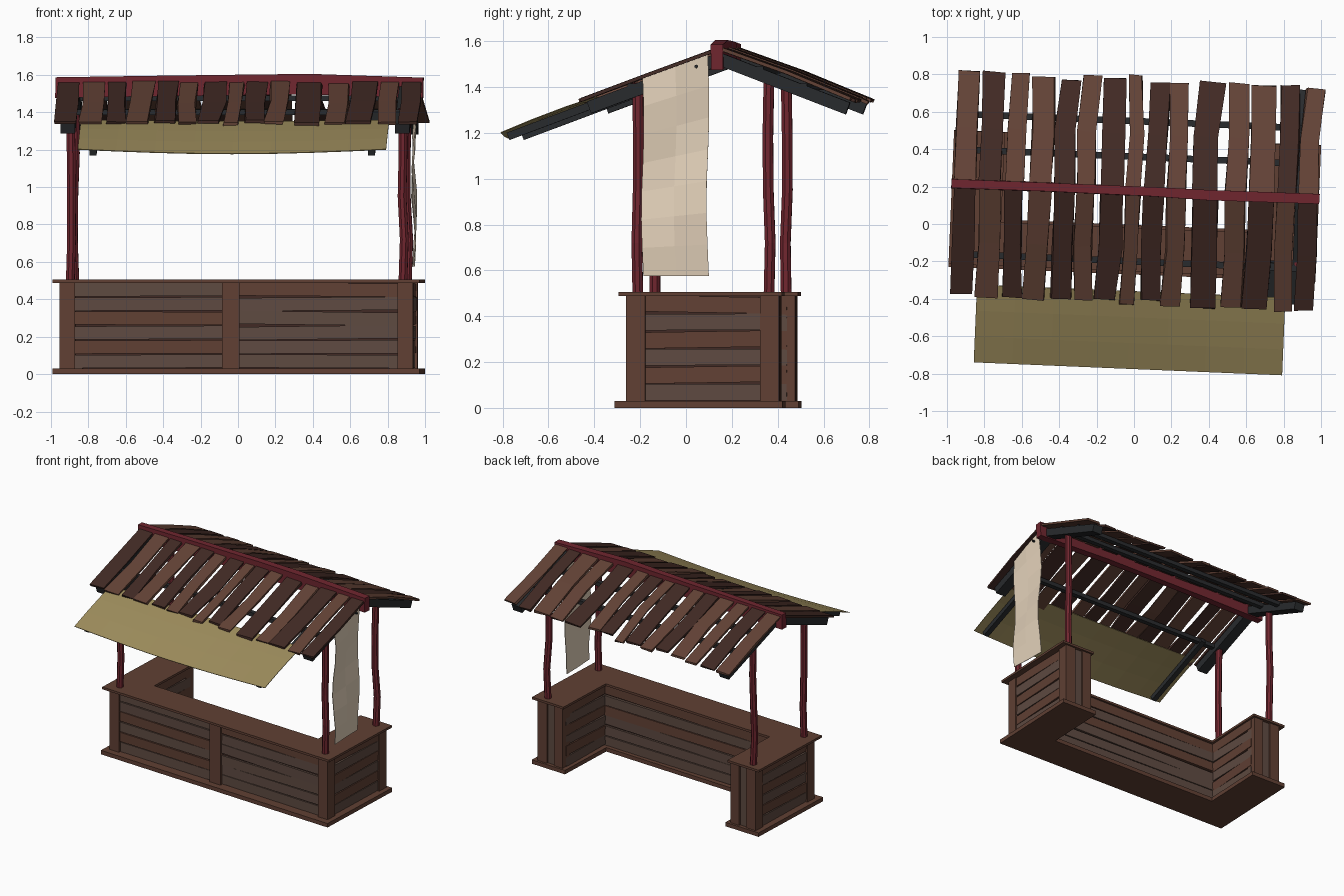
import bpy, bmesh, math, random
from mathutils import Vector as V, Matrix

if "Cube" in bpy.data.objects:
    bpy.data.objects.remove(bpy.data.objects["Cube"])

random.seed(7)
TURN = Matrix.Rotation(math.radians(-2.4), 4, 'Z')   # whole stall stands slightly turned


def mat(name, hexcol, boost=1.12):
    m = bpy.data.materials.new(name)
    c = [int(hexcol[i:i + 2], 16) / 255 * boost for i in (0, 2, 4)]
    m.diffuse_color = [((v + .055) / 1.055) ** 2.4 for v in c] + [1]
    m.use_nodes = True
    m.node_tree.nodes["Principled BSDF"].inputs["Base Color"].default_value = m.diffuse_color
    return m


BROWN, GREY, DARK = mat("brown", "56392e"), mat("grey_brown", "54423a"), mat("dark_brown", "3a2520")
ROOF, RED, BLACK = mat("roof_brown", "583b30"), mat("red_paint", "64222a"), mat("black_wood", "242628")
OLIVE, LINEN = mat("olive_cloth", "8c7d52"), mat("linen", "cbbba6")


def finish(bm, name, mats, recalc=True):
    if recalc:
        bmesh.ops.recalc_face_normals(bm, faces=bm.faces[:])
    bm.transform(TURN)
    me = bpy.data.meshes.new(name)
    bm.to_mesh(me)
    bm.free()
    for m in mats:
        me.materials.append(m)
    ob = bpy.data.objects.new(name, me)
    bpy.context.collection.objects.link(ob)
    return ob


def jit(a):
    return random.uniform(-a, a)


def sweep(bm, pts, w, h, n=4, up=(0, 0, 1), jitter=0.0, mi=0):
    """Prism with n sides through pts; w is across, h is along 'up'."""
    pts = [V(p) for p in pts]
    d = (pts[-1] - pts[0]).normalized()
    side = d.cross(V(up)).normalized()
    u = side.cross(d)
    k = 1 / math.cos(math.pi / n)
    rings = []
    for p in pts:
        ring = []
        for i in range(n):
            a = math.tau * (i + .5) / n
            s = w / 2 * k * math.cos(a) + jit(jitter)
            ring.append(bm.verts.new(p + side * s + u * (h / 2 * k * math.sin(a)) + d * jit(jitter)))
        rings.append(ring)
    faces = [bm.faces.new(rings[0]), bm.faces.new(rings[-1][::-1])]
    for r, q in zip(rings, rings[1:]):
        for i in range(n):
            j = (i + 1) % n
            faces.append(bm.faces.new((r[i], q[i], q[j], r[j])))
    for f in faces:
        f.material_index = mi


def u_slab(name, xo, y0, y1, xi, yi, z0, z1, m):
    """U-shaped slab open to the back."""
    bm = bmesh.new()
    outline = [(-xo, y0), (xo, y0), (xo, y1), (xi, y1), (xi, yi), (-xi, yi), (-xi, y1), (-xo, y1)]
    f = bm.faces.new([bm.verts.new((x, y, z0)) for x, y in outline])
    r = bmesh.ops.extrude_face_region(bm, geom=[f])
    bmesh.ops.translate(bm, vec=(0, 0, z1 - z0), verts=[v for v in r['geom'] if isinstance(v, bmesh.types.BMVert)])
    finish(bm, name, [m])


# counter: plinth, hollow-looking core and top
u_slab("counter_plinth", .982, -.27, .463, .695, -.005, 0, .03, BROWN)
u_slab("counter_core", .922, -.195, .425, .74, -.05, .03, .49, DARK)
u_slab("counter_top", .982, -.254, .46, .71, -.02, .488, .505, BROWN)


# horizontal boards on every wall
def wall(name, a, b, n=6):
    bm = bmesh.new()
    step = .46 / n
    for i in range(n):
        z = .03 + step * (i + .5)
        t = jit(.006)
        w = .022 + jit(.005)
        sweep(bm, [(*a, z + t), (*b, z - t)], w, step - .006, jitter=.002, mi=(i + 1) % 2 if random.random() < .8 else 1)
    finish(bm, name, [BROWN, GREY])


wall("front_boards_left", (-.9, -.197), (-.03, -.197))
wall("front_boards_right", (-.03, -.197), (.9, -.197))
wall("inner_front_boards", (-.74, -.045), (.74, -.045))
for s, side in ((-1, "left"), (1, "right")):
    wall(side + "_side_boards", (s * .925, -.18), (s * .925, .41))
    wall(side + "_inner_boards", (s * .737, -.05), (s * .737, .41))

# corner posts, centre post and arm-end boards
bm = bmesh.new()
for x, y, w, d in ((.904, -.18, .083, .083), (.904, .405, .083, .083), (.765, .405, .075, .083)):
    for s in (-1, 1):
        sweep(bm, [(s * x, y, .028), (s * x, y, .49)], w, d, up=(0, 1, 0))
sweep(bm, [(-.03, -.2, .028), (-.03, -.2, .49)], .095, .044, up=(0, 1, 0))
finish(bm, "counter_posts", [BROWN])
bm = bmesh.new()
for s in (-1, 1):
    sweep(bm, [(s * .834, .42, .028), (s * .834, .42, .49)], .062, .03, up=(0, 1, 0))
finish(bm, "arm_end_boards", [GREY])

# crooked roof poles
for s, side in ((-1, "left"), (1, "right")):
    for y, top, end in ((-.173, 1.42, "front"), (.4, 1.46, "back")):
        bm = bmesh.new()
        zs = [.5, .72, .95, 1.18, top]
        pts = [(s * .89 + (jit(.008) if 0 < i < 4 else 0), y + (jit(.006) if 0 < i < 4 else 0), z)
               for i, z in enumerate(zs)]
        sweep(bm, pts, .046, .046, n=8, up=(0, 1, 0))
        finish(bm, f"{end}_{side}_pole", [RED])

# ridge beam
bm = bmesh.new()
sweep(bm, [(-.985, .175, 1.532), (-.45, .178, 1.54), (.1, .175, 1.547), (.38, .171, 1.55), (.985, .175, 1.53)],
      .05, .11, jitter=.003)
finish(bm, "ridge_beam", [RED])


def front_z(y):
    return 1.35 + .37 * (y + .42)


def back_z(y):
    return 1.345 + .385 * (.78 - y)


# roof planks (centre x, width), laid on both slopes
planks = [(-.912, .115), (-.78, .117), (-.65, .098), (-.51, .117), (-.38, .107), (-.265, .095), (-.125, .12), (-.012, .075),
          (.1, .107), (.22, .1), (.375, .135), (.535, .107), (.675, .135), (.81, .098), (.925, .098)]
fbm, bbm = bmesh.new(), bmesh.new()
for i, (x, w) in enumerate(planks):
    dz, e = jit(.006) - .008, -.42 + jit(.015)
    sweep(fbm, [(x, .165, front_z(.165) + dz), (x + jit(.01), -.13, front_z(-.13) + dz + jit(.004)),
                (x + jit(.018), e, front_z(e) + dz)], w, .015, jitter=.006, mi=(i + 1) % 2)
    dz, e = jit(.006) - .008, .775 + jit(.02)
    sweep(bbm, [(x, .185, back_z(.185) + dz), (x + jit(.01), .48, back_z(.48) + dz + .008),
                (x + jit(.018), e, back_z(e) + dz)], w, .015, jitter=.006, mi=int(i in (1, 4, 6, 8, 10, 13)))
finish(fbm, "front_roof_planks", [ROOF, DARK])
finish(bbm, "back_roof_planks", [ROOF, DARK])

# black rafters, purlins and awning arms
bm = bmesh.new()
for s in (-1, 1):
    x = s * .895
    sweep(bm, [(x, .17, front_z(.17) - .052), (x, -.385, front_z(-.385) - .052)], .078, .055)
    sweep(bm, [(x, .18, back_z(.18) - .052), (x, .745, back_z(.745) - .052)], .078, .055)
finish(bm, "rafters", [BLACK])
bm = bmesh.new()
for y, z in ((-.2, front_z(-.2)), (.55, back_z(.55)), (.36, back_z(.36))):
    sweep(bm, [(-.93, y, z - .032), (.93, y, z - .032)], .035, .03)
finish(bm, "purlins", [BLACK])
bm = bmesh.new()
for s in (-1, 1):
    sweep(bm, [(s * .745, -.17, 1.4), (s * .745, -.745, 1.185)], .038, .034)
finish(bm, "awning_arms", [BLACK])


# cloth sheets from a grid function
def sheet(name, fn, nu, nv, m):
    bm = bmesh.new()
    g = [[bm.verts.new(fn(i / nu, j / nv)) for j in range(nv + 1)] for i in range(nu + 1)]
    for i in range(nu):
        for j in range(nv):
            bm.faces.new((g[i][j], g[i + 1][j], g[i + 1][j + 1], g[i][j + 1]))
    ob = finish(bm, name, [m])
    mod = ob.modifiers.new("thickness", 'SOLIDIFY')
    mod.thickness = .004


def awning(u, v):
    sag = .024 * math.sin(math.pi * u) * (.3 + .7 * v)
    return ((u - .5) * 1.65, -.36 - .415 * v, 1.36 - .157 * v - sag + .006 * math.sin(math.pi * v))


def banner(u, v):
    y = -.15 + .285 * u + .006 * math.sin(v * 7)
    top = front_z(y) - .012
    return (.948 + .012 * math.sin(v * 9 + u * 2) - .006 * u, y, top + (.575 - top) * v)


sheet("awning_cloth", awning, 8, 3, OLIVE)
sheet("hanging_banner", banner, 2, 7, LINEN)

# banner nail
bm = bmesh.new()
sweep(bm, [(.935, .085, 1.49), (.968, .085, 1.49)], .014, .014, n=6)
finish(bm, "banner_nail", [BLACK])
